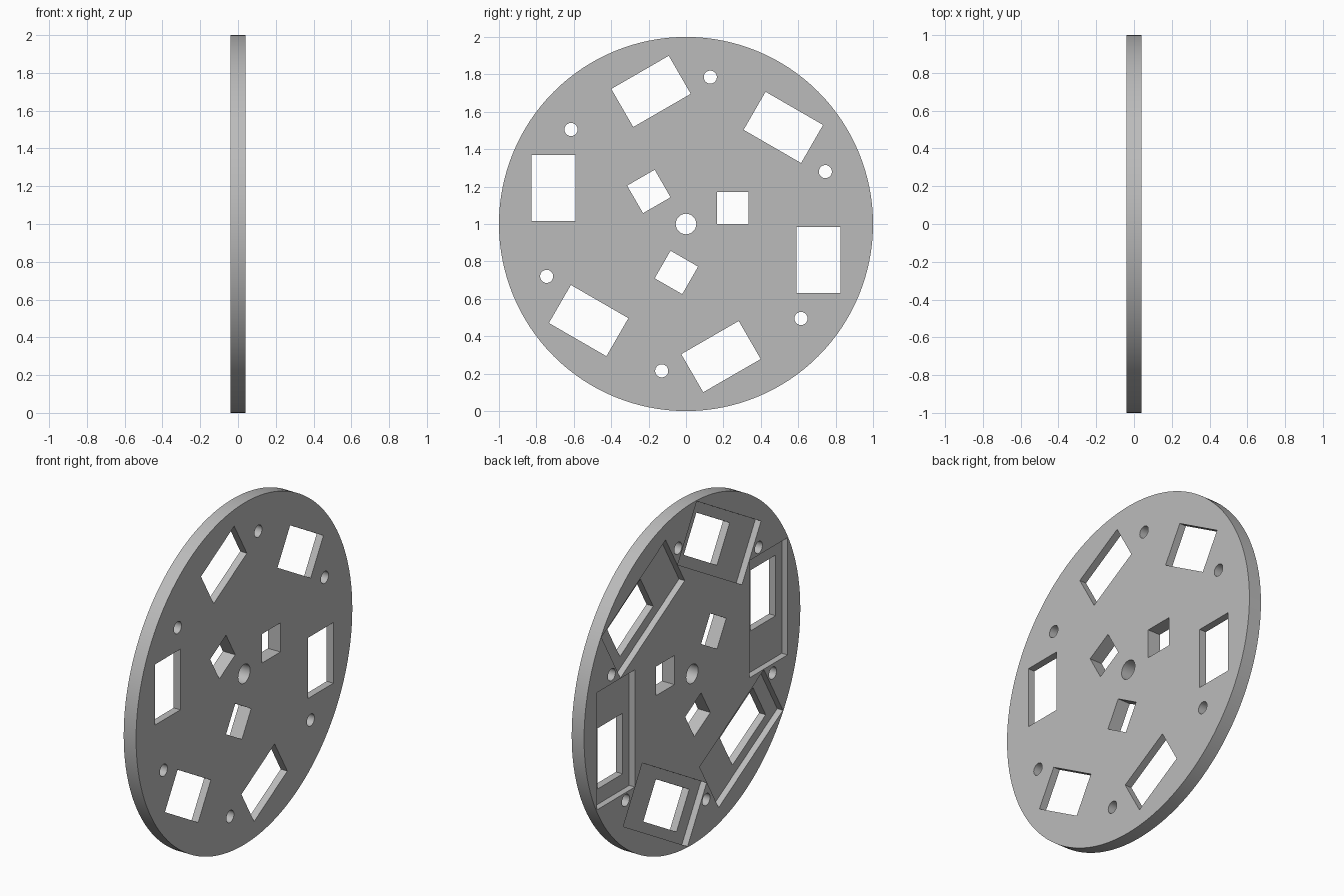
import bpy, bmesh
from math import radians
from mathutils import Matrix, Vector

default = bpy.data.objects.get("Cube")
if default:
    bpy.data.objects.remove(default, do_unlink=True)

HALF = 0.04          # half the disc thickness
DEPTH = 0.037        # pocket depth on the left-hand face (-x)
CENTRE = Matrix.Translation((0, 0, 1))
TO_X = Matrix.Rotation(radians(90), 4, 'Y')


def turn(degrees):
    """Spin about the disc axis, then lift to the disc centre."""
    return CENTRE @ Matrix.Rotation(radians(degrees), 4, 'X')


def add_box(bm, low, high, degrees):
    low, high = Vector(low), Vector(high)
    size = Matrix.Diagonal((*(high - low), 1))
    bmesh.ops.create_cube(bm, size=1, matrix=turn(degrees) @ Matrix.Translation((low + high) / 2) @ size)


def add_cylinder(bm, y, z, radius, length, segments, degrees=0):
    bmesh.ops.create_cone(bm, cap_ends=True, segments=segments, radius1=radius, radius2=radius,
                          depth=length, matrix=turn(degrees) @ Matrix.Translation((0, y, z)) @ TO_X)


def make_object(name, bm):
    mesh = bpy.data.meshes.new(name)
    bm.to_mesh(mesh)
    bm.free()
    obj = bpy.data.objects.new(name, mesh)
    bpy.context.collection.objects.link(obj)
    return obj


# Round plate
bm = bmesh.new()
add_cylinder(bm, 0, 0, 1, 2 * HALF, 128)
disc = make_object("disc", bm)

# Shallow rectangular pockets on one face
bm = bmesh.new()
for k in range(6):
    add_box(bm, (-0.2, 0.53, -0.46), (DEPTH - HALF, 0.882, 0.226), 60 * k)
pockets = make_object("pocket_cutter", bm)

# Through openings: outer windows, bolt holes, inner squares and axle hole
bm = bmesh.new()
for k in range(6):
    add_box(bm, (-0.3, 0.59, -0.37), (0.3, 0.825, -0.015), 60 * k)
    add_cylinder(bm, 0.745, 0.28, 0.035, 0.6, 32, 60 * k)
for k in range(3):
    add_box(bm, (-0.3, 0.165, 0), (0.3, 0.335, 0.17), 120 * k)
add_cylinder(bm, 0, 0, 0.055, 0.6, 48)
openings = make_object("opening_cutter", bm)

# Cut the disc and apply the result
for cutter in (pockets, openings):
    cut = disc.modifiers.new(cutter.name, 'BOOLEAN')
    cut.operation = 'DIFFERENCE'
    cut.solver = 'EXACT'
    cut.object = cutter
    cutter.hide_render = True
bpy.ops.object.select_all(action='DESELECT')
disc.select_set(True)
bpy.context.view_layer.objects.active = disc
for cutter in (pockets, openings):
    bpy.ops.object.modifier_apply(modifier=cutter.name)
    bpy.data.objects.remove(cutter, do_unlink=True)
bpy.ops.object.shade_smooth_by_angle(angle=radians(30))

# Plain grey finish
grey = bpy.data.materials.new("plain_grey")
grey.use_nodes = True
colour = (0.5, 0.5, 0.5, 1)
grey.diffuse_color = colour
grey.node_tree.nodes["Principled BSDF"].inputs["Base Color"].default_value = colour
disc.data.materials.clear()
disc.data.materials.append(grey)
